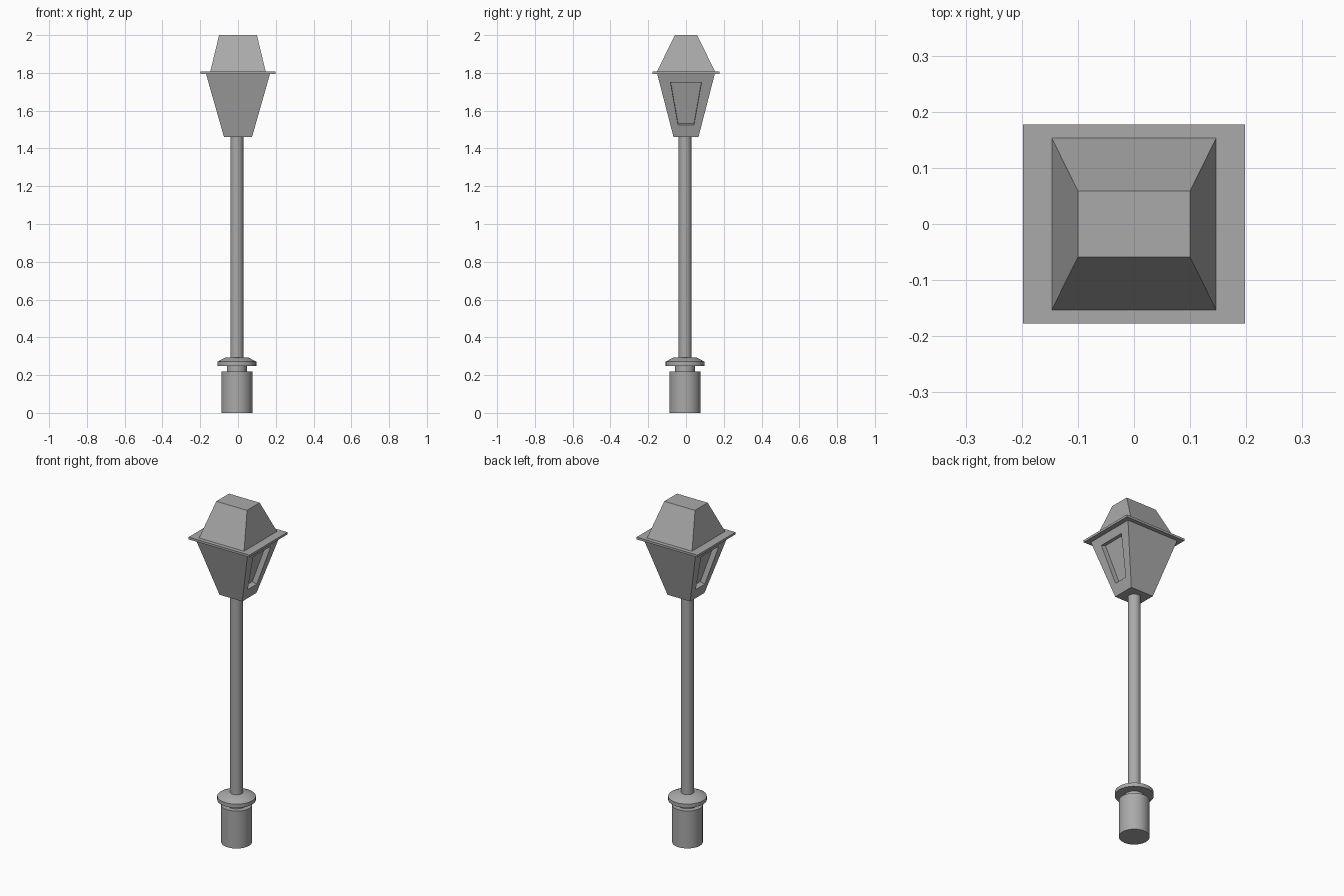
import bpy
import bmesh
import math

cube = bpy.data.objects.get("Cube")
if cube:
    bpy.data.objects.remove(cube, do_unlink=True)

metal = bpy.data.materials.new("grey_metal")
metal.use_nodes = True
grey = (0.4, 0.4, 0.4, 1)
metal.diffuse_color = grey
metal.node_tree.nodes["Principled BSDF"].inputs["Base Color"].default_value = grey

POST_X, POST_Y = -0.006, -0.005


def finish(name, bm, smooth=False):
    """Turn a bmesh into a scene object with the shared material."""
    bmesh.ops.recalc_face_normals(bm, faces=bm.faces)
    mesh = bpy.data.meshes.new(name)
    bm.to_mesh(mesh)
    bm.free()
    mesh.materials.append(metal)
    obj = bpy.data.objects.new(name, mesh)
    bpy.context.collection.objects.link(obj)
    if smooth:
        bpy.ops.object.select_all(action='DESELECT')
        obj.select_set(True)
        bpy.context.view_layer.objects.active = obj
        bpy.ops.object.shade_smooth_by_angle(angle=math.radians(30))
    return obj


def turned(name, profile, sides=32):
    """Closed round part from (radius, height) points, bottom to top."""
    bm = bmesh.new()
    rings = []
    for r, z in profile:
        rings.append([bm.verts.new((r * math.cos(math.tau * i / sides),
                                    r * math.sin(math.tau * i / sides), z))
                      for i in range(sides)])
    for low, high in zip(rings, rings[1:]):
        for i in range(sides):
            j = (i + 1) % sides
            bm.faces.new((low[i], low[j], high[j], high[i]))
    bm.faces.new(rings[0][::-1])
    bm.faces.new(rings[-1])
    obj = finish(name, bm, smooth=True)
    obj.location = (POST_X, POST_Y, 0)
    return obj


def frustum(z0, half0, z1, half1):
    """Rectangular block tapering between two half-sizes."""
    bm = bmesh.new()
    bmesh.ops.create_cube(bm, size=2)
    for v in bm.verts:
        hx, hy = half1 if v.co.z > 0 else half0
        v.co = (v.co.x * hx, v.co.y * hy, z1 if v.co.z > 0 else z0)
    bm.normal_update()
    return bm


# Round post
turned("base", [(0.082, 0), (0.082, 0.22)])
turned("neck", [(0.053, 0.22), (0.053, 0.25)])
turned("collar", [(0.103, 0.249), (0.103, 0.271), (0.06, 0.294)])
turned("pole", [(0.034, 0.29), (0.034, 1.465)])

# Lantern body with a recessed window on the left and right sides
Z0, Z1, X0, X1 = 1.46, 1.797, 0.074, 0.17
body = frustum(Z0, (X0, 0.066), Z1, (X1, 0.153))
windows = [f for f in body.faces if abs(f.normal.x) > 0.7]
bmesh.ops.inset_individual(body, faces=windows, thickness=0.03)
for face in windows:
    side = math.copysign(1, face.normal.x)
    middle = face.calc_center_median().z
    for v in face.verts:
        upper = v.co.z > middle
        z = 1.75 if upper else 1.525
        x = X0 + (X1 - X0) * (z - Z0) / (Z1 - Z0)
        y = math.copysign(0.082 if upper else 0.042, v.co.y)
        v.co = (side * x, y, z)
body.normal_update()
panes = bmesh.ops.extrude_discrete_faces(body, faces=windows)["faces"]
for pane in panes:
    pane.normal_update()
    bmesh.ops.translate(body, verts=pane.verts, vec=pane.normal * -0.03)
finish("lantern_body", body)

# Brim and roof
finish("brim", frustum(1.795, (0.198, 0.177), 1.808, (0.198, 0.177)))
finish("roof", frustum(1.806, (0.147, 0.154), 2.0, (0.1, 0.059)))
